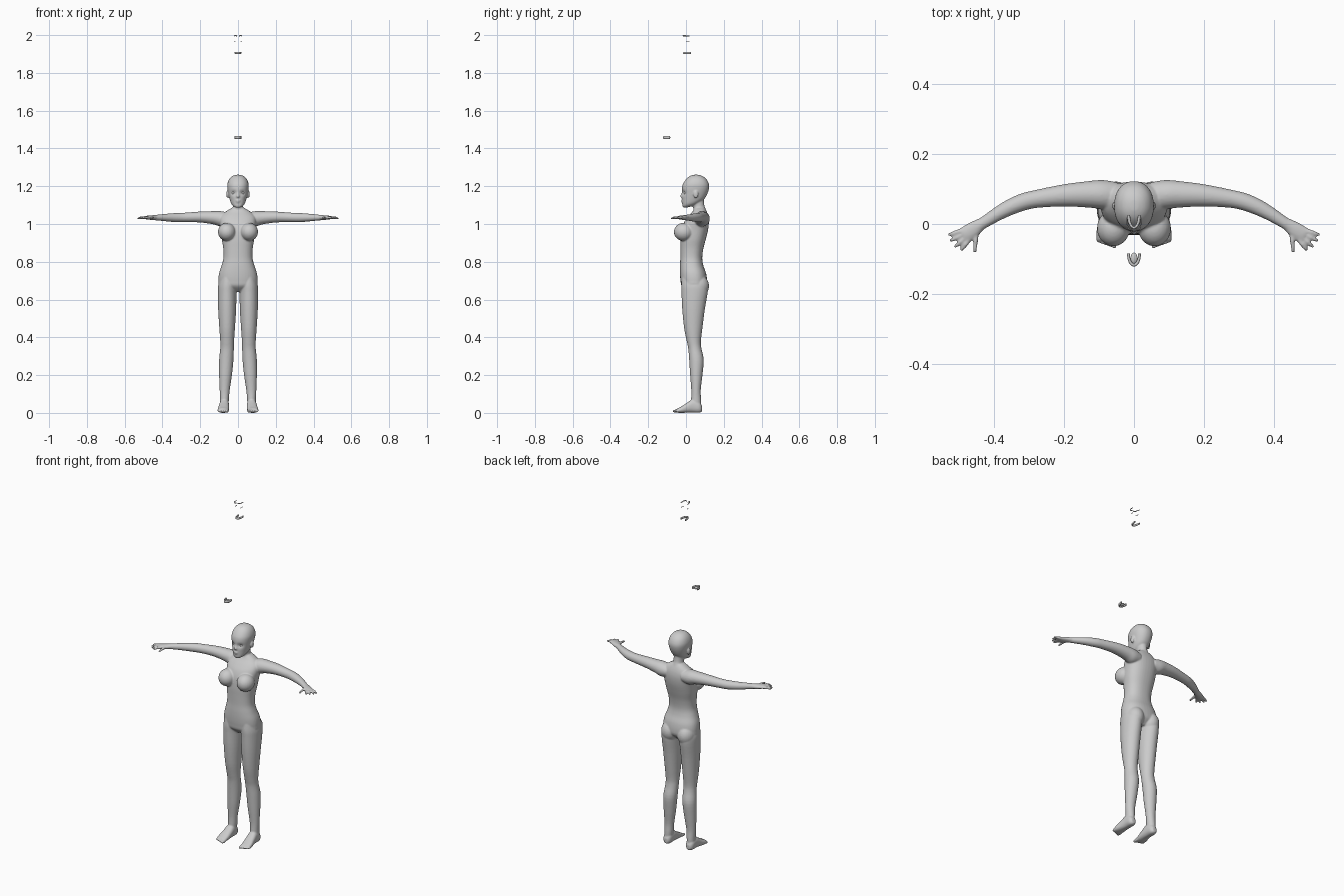
import bpy, bmesh, math
from mathutils import Vector, Matrix

X, Y, Z = Vector((1, 0, 0)), Vector((0, 1, 0)), Vector((0, 0, 1))
FRAMES = {'Z': (X, Y), 'X': (Y, Z), 'Y': (X, Z)}


def spline(secs, steps=4):
    """Catmull-Rom interpolation of section tuples."""
    out, n = [], len(secs)
    for i in range(n - 1):
        a, b, c, d = (secs[max(0, min(n - 1, i + k))] for k in (-1, 0, 1, 2))
        for j in range(steps):
            t = j / steps
            out.append([.5 * (2 * q + (r - p) * t + (2 * p - 5 * q + 4 * r - s) * t * t
                              + (3 * q - p - 3 * r + s) * t ** 3)
                        for p, q, r, s in zip(a, b, c, d)])
    return out + [list(secs[-1])]


def loft(bm, secs, axis=None, n=28, side=1, power=2.0):
    """Closed skin over (x, y, z, ra, rb) rings; no axis = rings follow the path."""
    pts, rings = spline(secs), []
    for i, (x, y, z, ra, rb) in enumerate(pts):
        if axis:
            u, v = FRAMES[axis]
        else:
            t = (Vector(pts[min(i + 1, len(pts) - 1)][:3]) - Vector(pts[max(i - 1, 0)][:3])).normalized()
            u = t.cross(Z).normalized()
            v = u.cross(t)
        ring = []
        for k in range(n):
            a = 2 * math.pi * k / n
            ca, sa = math.cos(a), math.sin(a)
            ca = math.copysign(abs(ca) ** (2 / power), ca)
            sa = math.copysign(abs(sa) ** (2 / power), sa)
            p = Vector((x, y, z)) + u * max(ra, .001) * ca + v * max(rb, .001) * sa
            ring.append(bm.verts.new((p.x * side, p.y, p.z)))
        rings.append(ring)
    for r, q in zip(rings, rings[1:]):
        for k in range(n):
            bm.faces.new((r[k], r[(k + 1) % n], q[(k + 1) % n], q[k]))
    bm.faces.new(rings[0])
    bm.faces.new(rings[-1])
    return [v for r in rings for v in r]


def ball(bm, c, r, side=1):
    m = Matrix.Translation((c[0] * side, c[1], c[2])) @ Matrix.Diagonal((*r, 1))
    bmesh.ops.create_uvsphere(bm, u_segments=24, v_segments=16, radius=1, matrix=m)


def upright(rows):
    """Rows of z, x0, x1, y0, y1 extents to loft sections."""
    return [((a + b) / 2, (c + d) / 2, z, (b - a) / 2, (d - c) / 2) for z, a, b, c, d in rows]


def finish(name, bm):
    bmesh.ops.recalc_face_normals(bm, faces=bm.faces[:])
    for f in bm.faces:
        f.smooth = True
    me = bpy.data.meshes.new(name)
    bm.to_mesh(me)
    bm.free()
    ob = bpy.data.objects.new(name, me)
    bpy.context.collection.objects.link(ob)
    return ob


body = bmesh.new()

# Torso
loft(body, upright([(z, -w, w, f, b) for z, w, f, b in (
    (.64, .04, .01, .08), (.67, .098, -.022, .108), (.70, .104, -.029, .112), (.74, .1, -.032, .106),
    (.78, .087, -.032, .092), (.82, .077, -.03, .086), (.87, .078, -.03, .092),
    (.92, .086, -.03, .105), (.97, .091, -.025, .117), (1.01, .096, -.01, .121),
    (1.04, .092, .012, .118), (1.065, .066, .034, .11), (1.085, .034, .045, .1))]),
    'Z', 40, power=2.3)

# Neck
loft(body, [(0, .08, 1.02, .045, .035), (0, .074, 1.07, .031, .033),
            (0, .066, 1.1, .027, .031), (0, .06, 1.15, .028, .034)], 'Z')

# Head, with eye sockets pressed in
head = loft(body, upright([(z, -w, w, f, b) for z, w, f, b in (
    (1.087, .01, -.014, .006), (1.094, .024, -.019, .03), (1.108, .036, -.02, .065),
    (1.13, .044, -.021, .095), (1.16, .051, -.022, .113), (1.19, .056, -.021, .122),
    (1.212, .056, -.016, .121), (1.235, .048, -.001, .11), (1.251, .034, .016, .092),
    (1.259, .017, .034, .074), (1.261, .004, .047, .06))]), 'Z', 64, power=2.2)
for v in head:
    if v.co.y < .03:
        d = ((abs(v.co.x) - .023) / .014) ** 2 + ((v.co.z - 1.165) / .011) ** 2
        v.co.y += .010 * math.exp(-d)

# Nose and lips
loft(body, [(0, -.014, 1.172, .005, .006), (0, -.019, 1.157, .006, .007),
            (0, -.023, 1.146, .009, .009), (0, -.018, 1.138, .008, .005)], 'Z', 16)
ball(body, (0, -.018, 1.124), (.014, .008, .0045))
ball(body, (0, -.017, 1.117), (.012, .008, .005))

for s in (1, -1):
    # Chest, buttocks, ears
    ball(body, (.059, -.012, .958), (.047, .052, .048), s)
    ball(body, (.052, .066, .672), (.049, .056, .06), s)
    ball(body, (.056, .052, 1.157), (.006, .013, .02), s)
    # Leg
    loft(body, upright([
        (.73, .02, .09, -.02, .09), (.68, .008, .104, -.025, .112), (.64, .008, .107, -.024, .115),
        (.55, .01, .105, -.02, .1), (.45, .016, .099, -.01, .087), (.38, .021, .094, .004, .079),
        (.34, .022, .094, .012, .082), (.28, .024, .1, .017, .094), (.2, .032, .1, .022, .087),
        (.12, .044, .097, .028, .078), (.07, .048, .095, .027, .08), (.03, .052, .095, .025, .08)]),
        'Z', 32, s)
    # Foot and toes
    loft(body, [(.073, .085, .022, .011, .014), (.073, .07, .03, .023, .029), (.073, .035, .036, .026, .035),
                (.075, .005, .027, .028, .026), (.078, -.025, .017, .03, .017),
                (.079, -.047, .012, .028, .011)], 'Y', 24, s, 2.4)
    for i in range(5):
        x, tip, r = .057 + i * .0113, -.069 + i * .004, .0085 - i * .0006
        loft(body, [(x, -.035, .012, r, r), (x, (tip - .04) / 2, .010, r, r),
                    (x, tip, .009, r * .6, r * .6)], 'Y', 12, s)
    # Arm
    loft(body, [(.05, .08, 1.025, .04, .034), (.09, .084, 1.027, .042, .041), (.13, .085, 1.033, .038, .035),
                (.2, .082, 1.037, .032, .029), (.28, .072, 1.035, .026, .025), (.33, .059, 1.034, .026, .024),
                (.38, .036, 1.034, .024, .020), (.43, .005, 1.034, .020, .015),
                (.45, -.009, 1.034, .019, .013)], 'X', 24, s)
    # Palm, fingers and thumb
    loft(body, [(.435, .003, 1.034, .016, .013), (.462, -.017, 1.034, .023, .012),
                (.488, -.034, 1.034, .024, .009)], None, 24, s)
    for a, b in (((.474, -.046), (.496, -.076)), ((.483, -.039), (.514, -.066)),
                 ((.489, -.030), (.528, -.049)), ((.494, -.020), (.532, -.031)),
                 ((.452, -.022), (.456, -.081))):
        m = ((a[0] + b[0]) / 2, (a[1] + b[1]) / 2)
        loft(body, [(*a, 1.033, .008, .008), (*m, 1.034, .0068, .0068), (*b, 1.029, .0045, .0045)],
             None, 12, s)

# Fuse into one smooth skin
ob = finish('body', body)
rm = ob.modifiers.new('fuse', 'REMESH')
rm.mode, rm.voxel_size, rm.use_smooth_shade = 'VOXEL', .004, True
sm = ob.modifiers.new('soften', 'SMOOTH')
sm.factor, sm.iterations = .5, 3

# Eyeballs
eyes = bmesh.new()
for s in (1, -1):
    ball(eyes, (.023, .001, 1.164), (.0115, .0115, .0095), s)
finish('eyes', eyes)


# Loose mouth parts floating above the head
def dental_arch(name, y0, y1, z, h, w):
    bm = bmesh.new()
    path = []
    for i in range(9):
        a = math.pi * i / 8
        path.append((w * math.cos(a), y1 + (y0 - y1) * math.sin(a), z, .004, h))
    loft(bm, path, None, 10)
    return finish(name, bm)


dental_arch('lower_teeth', -.118, -.085, 1.458, .008, .016)
dental_arch('upper_teeth', -.011, .026, 1.906, .006, .015)
tongue = bmesh.new()
ball(tongue, (0, -.098, 1.457), (.010, .016, .006))
finish('tongue', tongue)

# Loose lashes at the top
lashes = bmesh.new()
for s in (1, -1):
    loft(lashes, [(.005, -.008, 1.994, .001, .002), (.011, -.016, 1.997, .002, .003),
                  (.018, -.008, 1.997, .002, .003), (.021, .018, 1.995, .001, .002)], None, 8, s)
    loft(lashes, [(.014, -.002, 1.966, .001, .001), (.018, .006, 1.968, .0015, .002),
                  (.02, .018, 1.968, .001, .001)], None, 8, s)
finish('lashes', lashes)
